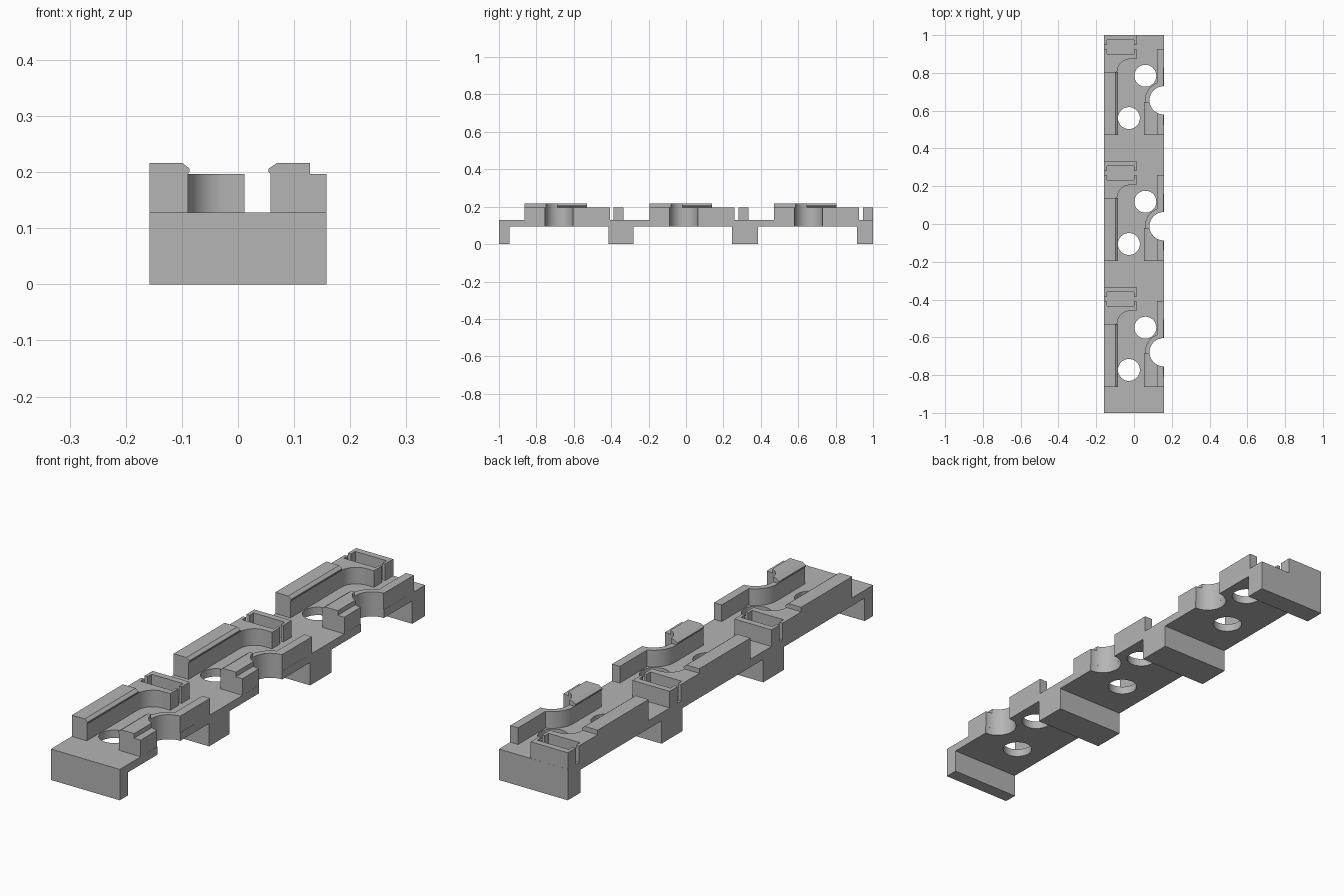
import bpy, bmesh, math
from mathutils import Vector

cube = bpy.data.objects.get("Cube")
if cube:
    bpy.data.objects.remove(cube, do_unlink=True)

grey = bpy.data.materials.new("plain grey")
grey.use_nodes = True
grey.diffuse_color = (0.46, 0.46, 0.46, 1)
grey.node_tree.nodes["Principled BSDF"].inputs["Base Color"].default_value = (0.46, 0.46, 0.46, 1)

W = 0.158                       # half width
DECK, LOW, HIGH = 0.128, 0.197, 0.216
PITCH = 2 / 3
NOTCH = (0.157, -0.012, 0.075)  # x, y, radius
HOLES = [(0.06, 0.118, 0.058), (-0.027, -0.106, 0.058)]


def arc(cx, cy, r, a0, a1, n=20):
    angles = [math.radians(a0 + (a1 - a0) * i / n) for i in range(n + 1)]
    return [(cx + r * math.cos(a), cy + r * math.sin(a)) for a in angles]


def prism(name, outline, axis, start, end):
    """Extrude a closed outline along x, y or z."""
    place = {"x": lambda p: (start, p[0], p[1]),
             "y": lambda p: (p[0], start, p[1]),
             "z": lambda p: (p[0], p[1], start)}[axis]
    bm = bmesh.new()
    face = bm.faces.new([bm.verts.new(place(p)) for p in outline])
    out = bmesh.ops.extrude_face_region(bm, geom=[face])
    shift = Vector([(end - start) * (axis == k) for k in "xyz"])
    bmesh.ops.translate(bm, vec=shift, verts=[g for g in out["geom"] if isinstance(g, bmesh.types.BMVert)])
    bmesh.ops.recalc_face_normals(bm, faces=bm.faces)
    mesh = bpy.data.meshes.new(name)
    bm.to_mesh(mesh)
    bm.free()
    mesh.materials.append(grey)
    ob = bpy.data.objects.new(name, mesh)
    bpy.context.collection.objects.link(ob)
    return ob


def select_only(ob):
    bpy.ops.object.select_all(action="DESELECT")
    ob.select_set(True)
    bpy.context.view_layer.objects.active = ob


def drill(ob, x, y, r):
    """Cut a vertical round hole."""
    cutter = prism("hole_cutter", arc(x, y, r, 0, 352.5, 47), "z", -0.1, 0.4)
    mod = ob.modifiers.new("hole", "BOOLEAN")
    mod.operation, mod.solver, mod.object = "DIFFERENCE", "EXACT", cutter
    select_only(ob)
    bpy.ops.object.modifier_apply(modifier=mod.name)
    bpy.data.objects.remove(cutter, do_unlink=True)


# Deck and feet as one side profile
side = [(-1, DECK), (-1, 0)]
for foot_end, next_foot in [(-0.945, -0.415), (-0.28, 0.247), (0.386, 0.915)]:
    side += [(foot_end, 0), (foot_end, 0.095), (next_foot, 0.095), (next_foot, 0)]
side += [(1, 0), (1, DECK)]
base = prism("base_strip", side, "x", -W, W)
parts = [base]

# Rail sections with a small overhanging lip
left_section = [(-W, DECK), (-W, HIGH), (-0.099, HIGH), (-0.086, 0.206),
                (-0.086, 0.201), (-0.089, LOW), (-0.089, DECK)]
cap_section = [(0.128, LOW), (0.128, HIGH), (0.069, HIGH), (0.054, 0.206),
               (0.054, 0.201), (0.058, LOW)]

# Right wall footprint, wrapping round the notch
nx, ny, nr = NOTCH
wall_outline = [(0.058, -0.196), (W, -0.196)]
wall_outline += arc(nx, ny, nr, 270, 90)
wall_outline += [(W, 0.259), (0.122, 0.259)]
wall_outline += arc(nx, ny, 0.099, 110.7, 180, 12)

# Corner block with half a pocket, and the bracket closing the pocket
corner_outline = [(-W, 0.138)] + arc(-0.021, 0.138, 0.068, 180, 90, 14)
corner_outline += [(0.012, 0.206), (0.012, 0.259), (0, 0.259), (0, 0.233),
                   (-0.144, 0.233), (-0.144, 0.259), (-W, 0.259)]
bracket_outline = [(-W, 0.28), (-0.144, 0.28), (-0.144, 0.307), (0, 0.307),
                   (0, 0.28), (0.012, 0.28), (0.012, 0.333), (-W, 0.333)]

for i, unit in enumerate(["front", "middle", "back"]):
    dy = (i - 1) * PITCH
    for x, y, r in HOLES + [NOTCH]:
        drill(base, x, y + dy, r)
    cap = prism(unit + "_wall_cap", cap_section, "y", -0.196, -0.02)
    drill(cap, *NOTCH)
    group = [cap,
             prism(unit + "_lipped_rail", left_section, "y", -0.196, 0.138),
             prism(unit + "_notched_wall", wall_outline, "z", DECK, LOW),
             prism(unit + "_corner_block", corner_outline, "z", DECK, LOW),
             prism(unit + "_pocket_bracket", bracket_outline, "z", DECK, LOW)]
    for ob in group:
        ob.location.y = dy
    parts += group

# Smooth curved faces, keep the edges crisp
for ob in parts:
    select_only(ob)
    bpy.ops.object.shade_smooth_by_angle(angle=math.radians(25))
